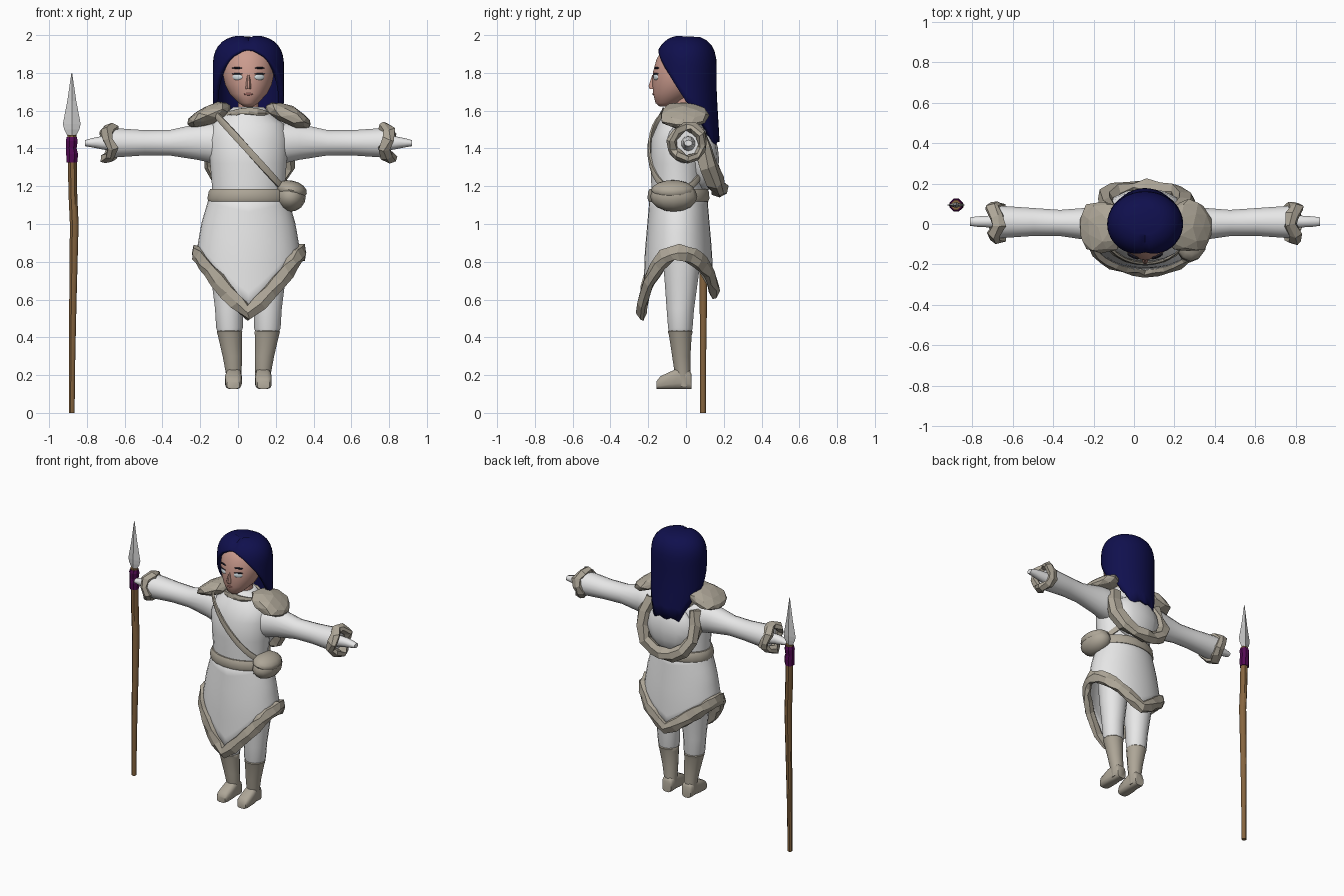
import bpy, bmesh, random
from math import sin, cos, pi, radians
from mathutils import Vector, Matrix

if "Cube" in bpy.data.objects:
    bpy.data.objects.remove(bpy.data.objects["Cube"], do_unlink=True)
random.seed(4)
BODY_X = 0.055


def material(name, *rgb):
    m = bpy.data.materials.new(name)
    m.use_nodes = True
    m.diffuse_color = (*rgb, 1)
    bsdf = m.node_tree.nodes["Principled BSDF"]
    bsdf.inputs["Base Color"].default_value = (*rgb, 1)
    bsdf.inputs["Roughness"].default_value = 0.8
    return m


WHITE = material("white cloth", .82, .82, .82)
FUR = material("beige fur", .42, .38, .31)
SKIN = material("skin", .60, .33, .27)
HAIR = material("navy hair", .005, .005, .075)
WOOD = material("brown wood", .24, .13, .05)
WRAP = material("purple wrap", .09, .003, .09)
METAL = material("pale metal", .62, .62, .62)
DARK = material("dark lash", .012, .01, .02)
EYE = material("pale eye", .65, .72, .75)
LIPS = material("lips", .42, .17, .15)


def finish(name, bm, mat, smooth=True, x=BODY_X):
    bmesh.ops.recalc_face_normals(bm, faces=bm.faces)
    me = bpy.data.meshes.new(name)
    bm.to_mesh(me)
    bm.free()
    me.materials.append(mat)
    if smooth:
        me.shade_smooth()
        me.set_sharp_from_angle(angle=radians(45))
    ob = bpy.data.objects.new(name, me)
    ob.location.x = x
    bpy.context.collection.objects.link(ob)
    return ob


def skin_rows(name, rows, mat, loop=False, caps=True, smooth=True, x=BODY_X):
    """Bridge rings of points; loop joins the last ring to the first."""
    bm = bmesh.new()
    vs = [[bm.verts.new(p) for p in r] for r in rows]
    n = len(vs[0])
    for a, b in zip(vs, vs[1:] + (vs[:1] if loop else [])):
        for i in range(n):
            bm.faces.new((a[i], a[(i + 1) % n], b[(i + 1) % n], b[i]))
    if caps and not loop:
        bm.faces.new(vs[0])
        bm.faces.new(vs[-1])
    return finish(name, bm, mat, smooth, x)


def loft(name, rings, mat, axis="z", n=16, side=1, power=1, **kw):
    """Rings are (position along axis, two centres, two radii)."""
    def pw(v):
        return (1 if v > 0 else -1) * abs(v) ** power
    rows = []
    for p, c1, c2, r1, r2 in rings:
        row = []
        for i in range(n):
            a = 2 * pi * (i + .5) / n
            u, v = c1 + r1 * pw(cos(a)), c2 + r2 * pw(sin(a))
            q = {"z": (u, v, p), "x": (p, u, v), "y": (u, p, v)}[axis]
            row.append((q[0] * side, q[1], q[2]))
        rows.append(row)
    return skin_rows(name, rows, mat, **kw)


def band(name, pts, up, w, h, mat=FUR, loop=True, jitter=.012, n=6, smooth=False):
    """Chunky tube along a path; h runs along the up direction."""
    pts, rows = [Vector(p) for p in pts], []
    k = len(pts)
    for i, p in enumerate(pts):
        prev = pts[i - 1] if loop or i else p
        nxt = pts[(i + 1) % k] if loop or i < k - 1 else p
        t = (nxt - prev).normalized()
        u = Vector(up)
        u = (u - t * u.dot(t)).normalized()
        s = t.cross(u)
        rows.append([p + s * w * cos(2 * pi * j / n) + u * h * sin(2 * pi * j / n)
                     + Vector([random.uniform(-jitter, jitter) for _ in range(3)])
                     for j in range(n)])
    return skin_rows(name, rows, mat, loop=loop, smooth=smooth)


def blob(name, loc, scale, mat, rot=0, axis="Y", jitter=0, smooth=True):
    bm = bmesh.new()
    if jitter:
        bmesh.ops.create_icosphere(bm, subdivisions=2, radius=1)
        for v in bm.verts:
            v.co *= 1 + random.uniform(-jitter, jitter)
    else:
        bmesh.ops.create_uvsphere(bm, u_segments=12, v_segments=8, radius=1)
    bm.transform(Matrix.Translation(loc) @ Matrix.Rotation(rot, 4, axis)
                 @ Matrix.Diagonal((*scale, 1)))
    return finish(name, bm, mat, smooth)


def lerp(x, table):
    for (x0, y0), (x1, y1) in zip(table, table[1:]):
        if x <= x1:
            return y0 + (y1 - y0) * max(0, (x - x0) / (x1 - x0))
    return table[-1][1]


def thicken(ob, t):
    m = ob.modifiers.new("Thickness", "SOLIDIFY")
    m.thickness = t
    m.offset = -1


# Torso, belt and neck
loft("torso", [(1.1, 0, -.04, .2, .145), (1.2, 0, -.045, .195, .14), (1.32, 0, -.045, .205, .145),
               (1.45, 0, -.045, .21, .14), (1.53, 0, -.03, .19, .12), (1.58, 0, -.02, .13, .1),
               (1.62, 0, -.01, .08, .075)], WHITE, n=20)
loft("belt", [(1.12, 0, -.04, .215, .16), (1.135, 0, -.04, .22, .166), (1.17, 0, -.04, .213, .163),
              (1.185, 0, -.04, .205, .155)], FUR, n=20)
loft("neck", [(1.55, 0, 0, .055, .055), (1.7, 0, -.01, .055, .055)], SKIN)

# Coat skirt with a pointed hem, trimmed with fur
RX = [(.5, .3), (.85, .275), (1.0, .25), (1.17, .2)]
RY = [(.5, .19), (.85, .178), (1.0, .165), (1.17, .15)]


def coat(a, z, grow=0):
    return (sin(a) * (lerp(z, RX) + grow), -.04 - cos(a) * (lerp(z, RY) + grow), z)


def hem(a):
    low = .53 if cos(a) > 0 else .64
    return low + (.85 - low) * abs(sin(a)) ** 1.1


angles = [2 * pi * i / 32 for i in range(32)]
skirt = skin_rows("coat_skirt", [[coat(a, 1.17 + (hem(a) - 1.17) * t / 6) for a in angles]
                                 for t in range(7)], WHITE, caps=False)
thicken(skirt, .012)
band("skirt_fur_trim", [coat(a, hem(a), .005) for a in angles], (0, 0, 1), .026, .045, jitter=.007)

# Hips, legs and boots
loft("hips", [(.8, 0, -.02, .14, .08), (.87, 0, -.02, .2, .12), (1.0, 0, -.03, .215, .135),
              (1.12, 0, -.04, .19, .14)], WHITE)
for s, side in ((1, "left"), (-1, "right")):
    loft(side + "_trouser_leg", [(.42, .1, -.03, .06, .06), (.45, .1, -.03, .072, .066),
         (.55, .103, -.03, .075, .074), (.7, .105, -.025, .092, .09), (.92, .105, -.02, .11, .115)],
         WHITE, side=s)
    loft(side + "_boot_shaft", [(.14, .077, -.01, .04, .038), (.2, .077, -.018, .042, .042),
         (.3, .085, -.025, .053, .05), (.41, .098, -.03, .066, .062), (.43, .1, -.03, .07, .068),
         (.44, .1, -.03, .062, .06)], FUR, side=s, n=12)
    loft(side + "_boot_foot", [(-.155, .08, .148, .033, .021), (-.135, .08, .16, .043, .035),
         (-.07, .079, .175, .045, .05), (-.03, .077, .185, .04, .06), (.02, .077, .175, .04, .05),
         (.03, .077, .165, .034, .04)], FUR, axis="y", side=s, power=.6, n=12)

    # Sleeve, cuff, hand and shoulder fur
    loft(side + "_sleeve", [(.1, -.01, 1.43, .1, .11), (.2, -.005, 1.43, .095, .108),
         (.27, 0, 1.435, .083, .097), (.42, .005, 1.43, .066, .068), (.55, .01, 1.43, .07, .068),
         (.72, .01, 1.43, .082, .08)], WHITE, axis="x", side=s)
    loft(side + "_hand", [(.7, .012, 1.425, .04, .042), (.78, .012, 1.43, .03, .034),
         (.83, .012, 1.43, .027, .024), (.865, .012, 1.428, .022, .016)],
         WHITE, axis="x", side=s, n=10)
    band(side + "_fur_cuff", [(s * (.735 + .018 * sin(3 * a)), .008 + .083 * cos(a), 1.43 + .083 * sin(a))
                              for a in angles[::3]], (1, 0, 0), .024, .034, jitter=.008)
    blob(side + "_shoulder_fur", (s * .215, -.015, 1.575), (.135, .13, .05), FUR,
         rot=s * radians(23), jitter=.1, smooth=False)

# Collar fur and the lowered hood on the back
band("collar_fur", [(.115 * sin(a), -.02 - .1 * cos(a), 1.585 + .012 * cos(2 * a)) for a in angles[::2]],
     (0, 0, 1), .014, .018, jitter=.006)
blob("hood_cloth", (0, .09, 1.34), (.18, .085, .17), WHITE)
hood = [(.17, .06, 1.5), (.195, .09, 1.4), (.2, .125, 1.31), (.15, .155, 1.23), (.07, .172, 1.19)]
band("hood_fur", hood + [(0, .178, 1.18)] + [(-x, y, z) for x, y, z in hood[::-1]],
     (0, 1, 0), .045, .045, loop=False, jitter=.012)

# Shoulder strap and pouch
band("shoulder_strap", [(.195 * sin(a), -.045 - .15 * cos(a), 1.39 - 1.1 * .195 * sin(a)) for a in angles],
     (0, 0, 1), .01, .02, jitter=0, smooth=True)
blob("pouch", (.222, -.065, 1.145), (.082, .125, .08), FUR)
blob("pouch_flap", (.225, -.07, 1.18), (.086, .115, .05), FUR, rot=radians(12))

# Head and face
loft("head", [(1.622, 0, -.11, .025, .03), (1.64, 0, -.1, .052, .062), (1.69, 0, -.06, .1, .115),
              (1.74, 0, -.04, .125, .138), (1.8, 0, -.03, .138, .147), (1.87, 0, -.02, .135, .138),
              (1.92, 0, -.01, .115, .12), (1.96, 0, 0, .07, .07)], SKIN, n=24)
loft("nose", [(1.715, 0, -.176, .016, .018), (1.73, 0, -.178, .015, .022), (1.79, 0, -.165, .008, .014)],
     SKIN, n=8)
blob("mouth", (0, -.17, 1.688), (.024, .008, .007), LIPS)
for s, side in ((1, "left"), (-1, "right")):
    turn = s * radians(24)
    blob(side + "_eye", (s * .058, -.16, 1.778), (.029, .008, .017), EYE, rot=turn, axis="Z")
    blob(side + "_lashes", (s * .06, -.16, 1.795), (.031, .009, .004), DARK, rot=turn, axis="Z")
    blob(side + "_brow", (s * .06, -.157, 1.826), (.03, .007, .005), DARK, rot=turn, axis="Z")

# Long hair parted in the middle, short over the face and long at the back
EDGE = [(0, 1.94), (30, 1.885), (57, 1.79), (90, 1.65), (122, 1.56), (145, 1.44), (180, 1.46)]


def hair_point(a, t, fray):
    deg = min(a, 2 * pi - a) * 180 / pi
    end = lerp(deg, EDGE) + (fray if deg > 120 else 0)
    z = 1.998 - (1.998 - end) * t ** 1.7
    u = max(0, (z - 1.83) / .17)
    r = (1 - min(u, 1) ** 2.6) ** (1 / 2.6)
    low = max(0, 1.7 - z)
    x = sin(a) * r * (.188 - .1 * max(0, low - .12))
    y = -cos(a) * r * (.162 + .06 * low)
    part = .016 * max(0, 1 - abs(x) / .03) * max(0, min(1, .6 - y * 5)) * (z > 1.9)
    return (x, y, z - part)


cols = [2 * pi * i / 40 for i in range(40)]
frays = [random.uniform(-.025, .02) for _ in cols]
hair = skin_rows("hair", [[hair_point(a, t / 12, f * t / 12) for a, f in zip(cols, frays)]
                          for t in range(1, 13)], HAIR, caps=False)
bm = bmesh.new()
bm.from_mesh(hair.data)
bmesh.ops.holes_fill(bm, edges=[e for e in bm.edges if e.is_boundary
                                and min(v.co.z for v in e.verts) > 1.955], sides=0)
bmesh.ops.recalc_face_normals(bm, faces=bm.faces)
bm.to_mesh(hair.data)
bm.free()
thicken(hair, .028)

# Spear
spear = dict(n=8, x=-.88)
loft("spear_shaft", [(0, 0, .09, .016, .016), (.3, .002, .09, .018, .018), (.6, .006, .092, .021, .021),
                     (1.0, .013, .092, .025, .025), (1.15, .006, .093, .025, .025),
                     (1.47, 0, .094, .026, .026)], WOOD, **spear)
loft("spear_wrap", [(1.325, 0, .094, .031, .031), (1.37, .002, .094, .034, .034), (1.4, -.002, .094, .03, .03),
                    (1.44, 0, .094, .034, .034), (1.46, 0, .094, .029, .029)], WRAP, smooth=False, **spear)
blade = [(1.465, .022, .012), (1.5, .04, .014), (1.53, .047, .014), (1.65, .024, .01), (1.8, .002, .002)]
skin_rows("spear_blade", [[(w, .094, z), (0, .094 + d, z), (-w, .094, z), (0, .094 - d, z)]
                          for z, w, d in blade], METAL, smooth=False, x=-.88)
